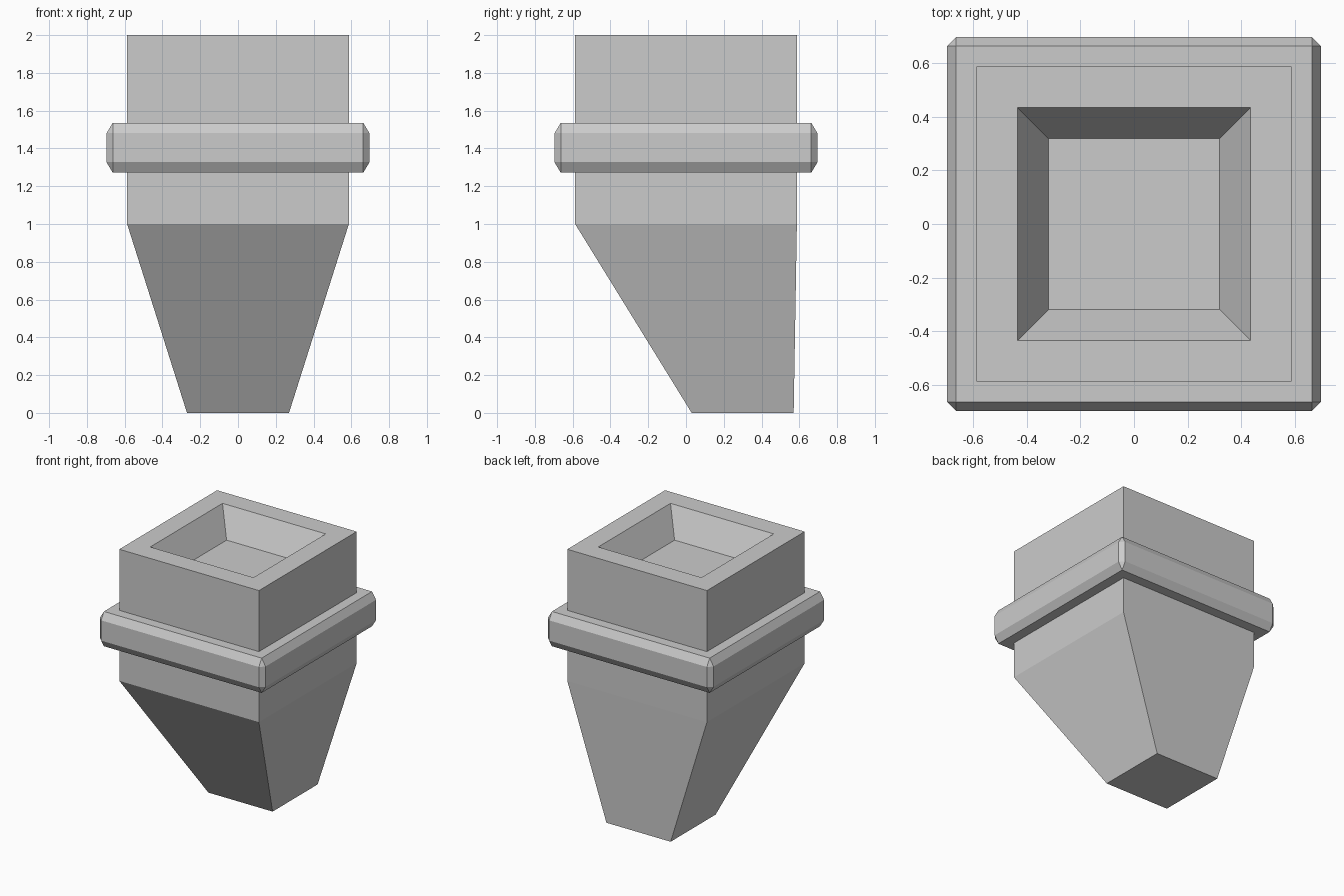
import bpy, bmesh
from mathutils import Matrix

if "Cube" in bpy.data.objects:
    bpy.data.objects.remove(bpy.data.objects["Cube"])


def finish(bm, name):
    bmesh.ops.recalc_face_normals(bm, faces=bm.faces)
    mesh = bpy.data.meshes.new(name)
    bm.to_mesh(mesh)
    bm.free()
    obj = bpy.data.objects.new(name, mesh)
    bpy.context.collection.objects.link(obj)
    return obj


def square_ring(bm, half, z, y_mid=0.0):
    corners = [(-1, -1), (1, -1), (1, 1), (-1, 1)]
    return [bm.verts.new((x * half, y_mid + y * half, z)) for x, y in corners]


# Body: leaning tapered foot, square block and sunken tray, as stacked square rings
bm = bmesh.new()
profile = [(0.27, 0.0, 0.30), (0.587, 1.0, 0.0), (0.587, 2.0, 0.0),
           (0.434, 2.0, 0.0), (0.319, 1.795, 0.0)]
rings = [square_ring(bm, *p) for p in profile]
for low, high in zip(rings, rings[1:]):
    for i in range(4):
        j = (i + 1) % 4
        bm.faces.new((low[i], low[j], high[j], high[i]))
bm.faces.new(rings[0])
bm.faces.new(rings[-1])
finish(bm, "bracket_body")

# Collar: cube chamfered first, then flattened so the chamfers stretch with it
bm = bmesh.new()
bmesh.ops.create_cube(bm, size=1.392)
bmesh.ops.scale(bm, vec=(1, 1, 0.118), verts=bm.verts)
bmesh.ops.scale(bm, vec=(1, 1, 1 / 0.118), verts=bm.verts)
bmesh.ops.bevel(bm, geom=bm.edges[:], offset=0.033, offset_type='OFFSET',
                segments=1, affect='EDGES')
# Flatten the flat sides and the chamfers to their own heights
for v in bm.verts:
    side = 1 if v.co.z > 0 else -1
    v.co.z = side * (0.132 if abs(v.co.z) > 0.68 else 0.077)
bmesh.ops.transform(bm, matrix=Matrix.Translation((0, 0, 1.404)), verts=bm.verts)
finish(bm, "collar")
